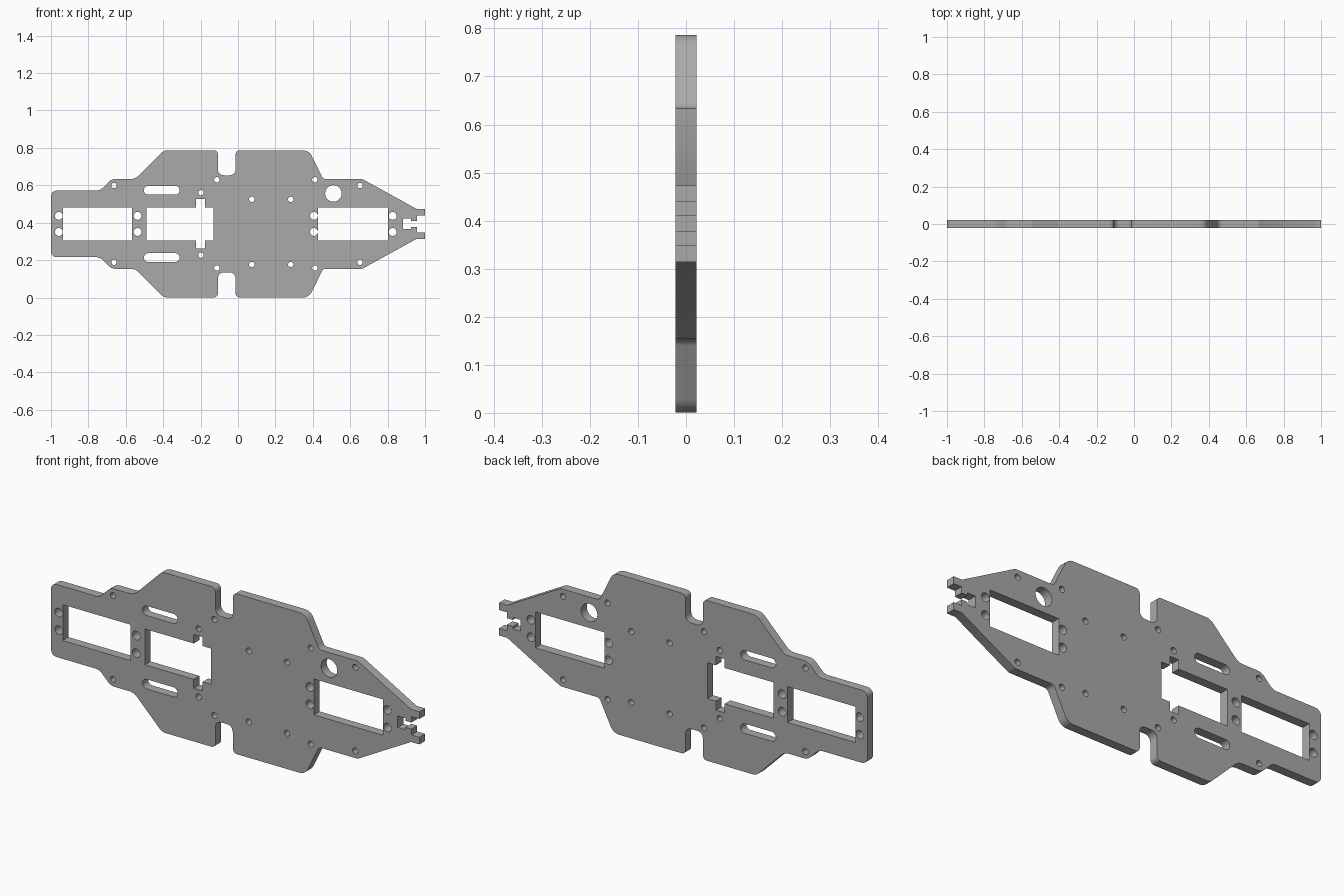
import bpy, bmesh
from math import cos, sin, pi, tan
from mathutils import Vector

if "Cube" in bpy.data.objects:
    bpy.data.objects.remove(bpy.data.objects["Cube"], do_unlink=True)

MID = 0.3935      # height of the plate's long axis
HALF_THICK = 0.022


def fillet(corners, steps=6):
    """Round the corners (x, y, radius) of a closed polygon."""
    out = []
    for i, (x, y, r) in enumerate(corners):
        p = Vector((x, y))
        if not r:
            out.append(p)
            continue
        a = (Vector(corners[i - 1][:2]) - p).normalized()
        b = (Vector(corners[(i + 1) % len(corners)][:2]) - p).normalized()
        half = a.angle(b) / 2
        centre = p + (a + b).normalized() * (r / sin(half))
        start = p + a * (r / tan(half)) - centre
        end = p + b * (r / tan(half)) - centre
        sweep = start.angle(end)
        for k in range(steps + 1):
            t = k / steps
            out.append(centre + (start * sin((1 - t) * sweep) + end * sin(t * sweep)) / sin(sweep))
    return out


def mirrored(half):
    return half + [(x, -y, r) for x, y, r in reversed(half)]


def circle(x, y, r, n=24):
    return [Vector((x + r * cos(2 * pi * k / n), y + r * sin(2 * pi * k / n))) for k in range(n)]


def box(x0, x1, y0, y1, r=0):
    return fillet([(x0, y0, r), (x1, y0, r), (x1, y1, r), (x0, y1, r)], 8)


# Upper half of the outline, from the wide end round to the forked tip
loops = [fillet(mirrored([
    (-1, .178, .03), (-.738, .178, .05), (-.676, .24, .05), (-.55, .24, .06),
    (-.397, .393, .05), (-.107, .393, .022), (-.107, .26, .03), (-.013, .26, .03),
    (-.013, .393, .022), (.38, .393, .05), (.455, .24, .025), (.665, .24, .03),
    (.955, .08, 0), (1, .08, 0), (1, .045, 0), (.957, .045, 0),
    (.957, .016, 0), (.925, .016, 0), (.925, .028, 0), (.882, .028, 0)]))]

# Rectangular windows, the middle one with side notches
loops += [box(-.936, -.567, -.088, .088), box(.428, .802, -.088, .088)]
loops.append(fillet(mirrored([
    (-.49, .088, 0), (-.225, .088, 0), (-.225, .132, 0),
    (-.177, .132, 0), (-.177, .088, 0), (-.132, .088, 0)])))

# Strap slots and screw holes on both sides
for s in (-1, 1):
    loops.append(box(-.503, -.312, s * .18 - .0235, s * .18 + .0235, .0234))
    loops += [circle(x, s * .043, .021) for x in (-.958, -.537, .406, .827)]
    loops += [circle(x, s * y, .0145) for x, y in
              ((-.663, .205), (-.198, .167), (-.113, .236), (.411, .236), (.652, .205))]

# Offset screw holes and the large cable hole
loops += [circle(x, y, .0145) for x in (.074, .282) for y in (.131, -.217)]
loops.append(circle(.51, .163, .044, 40))

# Filled, extruded profile turned into a mesh
curve = bpy.data.curves.new("plate_profile", "CURVE")
curve.dimensions = "2D"
curve.fill_mode = "BOTH"
curve.extrude = HALF_THICK
for loop in loops:
    spline = curve.splines.new("POLY")
    spline.points.add(len(loop) - 1)
    for point, co in zip(spline.points, loop):
        point.co = (co.x, co.y, 0, 1)
    spline.use_cyclic_u = True
plate = bpy.data.objects.new("chassis_plate", curve)
bpy.context.collection.objects.link(plate)
plate.rotation_euler.x = pi / 2
plate.location.z = MID
bpy.ops.object.select_all(action="DESELECT")
plate.select_set(True)
bpy.context.view_layer.objects.active = plate
bpy.ops.object.convert(target="MESH")
plate = bpy.context.object
plate.name = "chassis_plate"

# Weld the caps to the rim
bm = bmesh.new()
bm.from_mesh(plate.data)
bmesh.ops.remove_doubles(bm, verts=bm.verts, dist=0.0001)
bmesh.ops.recalc_face_normals(bm, faces=bm.faces)
bm.to_mesh(plate.data)
bm.free()
bpy.ops.object.shade_smooth_by_angle(angle=pi / 6)

# Plain grey finish
grey = bpy.data.materials.new("plate_grey")
grey.use_nodes = True
colour = (.4, .4, .4, 1)
grey.diffuse_color = colour
grey.node_tree.nodes["Principled BSDF"].inputs["Base Color"].default_value = colour
plate.data.materials.clear()
plate.data.materials.append(grey)
